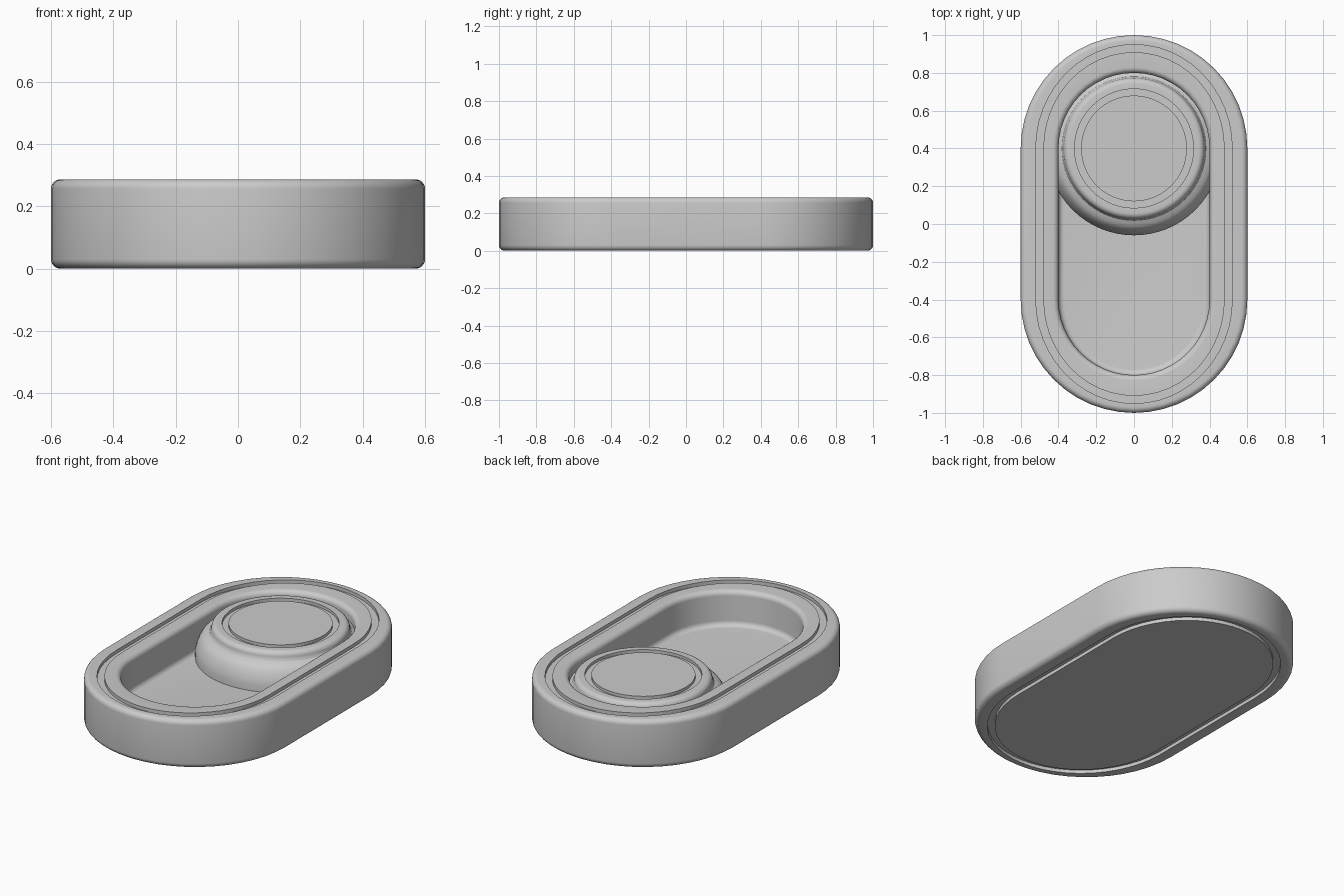
import bpy, bmesh
from math import pi, sin, cos

if "Cube" in bpy.data.objects:
    bpy.data.objects.remove(bpy.data.objects["Cube"])


def rounded(cx, cz, r, a0, a1, n=6):
    """Points of an arc in the (radius, height) profile, angles in degrees."""
    out = []
    for i in range(n + 1):
        a = (a0 + (a1 - a0) * i / n) * pi / 180
        out.append((cx + r * cos(a), cz + r * sin(a)))
    return out


def stadium_sweep(name, profile, half_straight, y, seg=24):
    """Sweep a profile around a stadium (a circle when half_straight is 0).
    A third profile value stretches that ring's end arcs lengthwise."""
    bm = bmesh.new()
    rings = []
    for r, z, *extra in profile:
        ry = r + (extra[0] if extra else 0)
        ring = []
        for side, start in ((1, 0), (-1, pi)):
            for i in range(seg + 1):
                a = start + pi * i / seg
                ring.append(bm.verts.new((r * cos(a), y + side * half_straight + ry * sin(a), z)))
        rings.append(ring)
    n = len(rings[0])
    for lo, hi in zip(rings, rings[1:]):
        for i in range(n):
            j = (i + 1) % n
            bm.faces.new((lo[i], lo[j], hi[j], hi[i]))
    bm.faces.new(rings[0][::-1])
    bm.faces.new(rings[-1])
    bmesh.ops.remove_doubles(bm, verts=bm.verts, dist=1e-5)
    bmesh.ops.recalc_face_normals(bm, faces=bm.faces)
    me = bpy.data.meshes.new(name)
    bm.to_mesh(me)
    bm.free()
    ob = bpy.data.objects.new(name, me)
    bpy.context.collection.objects.link(ob)
    bpy.ops.object.select_all(action='DESELECT')
    ob.select_set(True)
    bpy.context.view_layer.objects.active = ob
    bpy.ops.object.shade_smooth_by_angle(angle=pi / 6)
    return ob


TOP, FLOOR, DEPTH, END = 0.286, 0.08, 0.02, 0.03

# Housing: grooved underside, rounded outer wall, grooved rim, recessed track
housing = [(0.48, 0, END), (0.48, DEPTH, END), (0.52, DEPTH, END), (0.52, 0, END)]
housing += rounded(0.57, 0.03, 0.03, -90, 0)
housing += rounded(0.57, TOP - 0.03, 0.03, 0, 90)
housing += [(0.52, TOP, END), (0.52, TOP - DEPTH, END), (0.48, TOP - DEPTH, END), (0.48, TOP, END)]
housing += rounded(0.43, TOP - 0.03, 0.03, 90, 180)
housing += rounded(0.37, FLOOR + 0.03, 0.03, 0, -90)
stadium_sweep("switch_housing", housing, 0.4, 0)

# Knob: steep flared base, stepped shoulder and a rounded cap with a ring groove
knob = [(0.46, FLOOR - 0.01), (0.46, 0.12), (0.452, 0.15), (0.44, 0.18),
        (0.425, 0.205), (0.41, 0.218), (0.395, 0.225), (0.382, 0.231), (0.375, 0.242)]
knob += rounded(0.343, 0.252, 0.03, 0, 90)
knob += [(0.315, 0.282), (0.315, 0.265), (0.28, 0.265), (0.28, 0.282)]
stadium_sweep("slider_knob", knob, 0, 0.4, 32)
